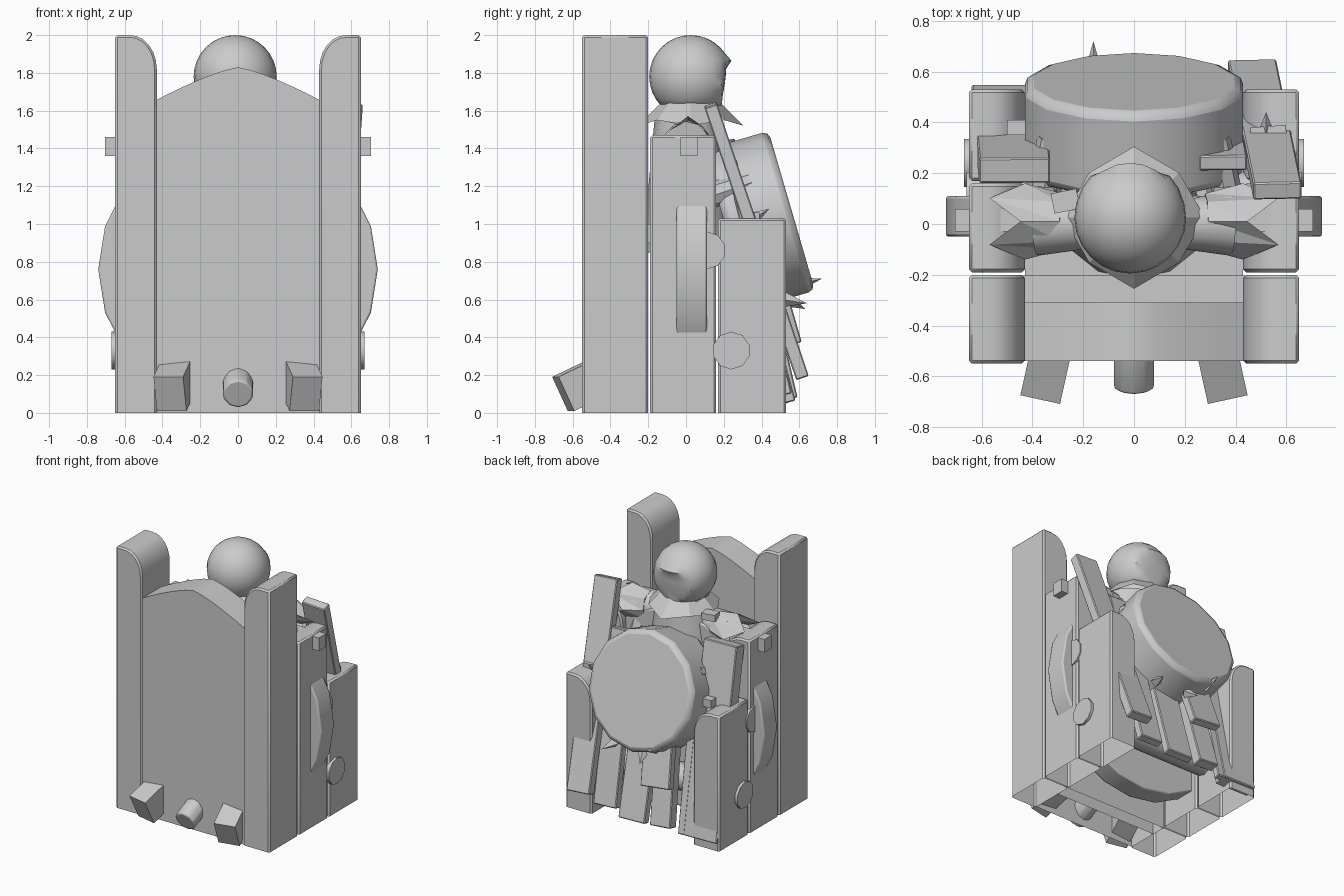
import bpy, bmesh, math
from mathutils import Vector, Matrix

if "Cube" in bpy.data.objects:
    bpy.data.objects.remove(bpy.data.objects["Cube"], do_unlink=True)

grey = bpy.data.materials.new("plain grey")
grey.use_nodes = True
grey.diffuse_color = (0.6, 0.6, 0.6, 1)
grey.node_tree.nodes["Principled BSDF"].inputs["Base Color"].default_value = (0.6, 0.6, 0.6, 1)


def finish(bm, name, bevel=0, smooth=0, segments=1):
    bmesh.ops.recalc_face_normals(bm, faces=bm.faces[:])
    mesh = bpy.data.meshes.new(name)
    bm.to_mesh(mesh)
    bm.free()
    mesh.materials.append(grey)
    if smooth:
        mesh.shade_smooth()
        mesh.set_sharp_from_angle(angle=math.radians(smooth))
    obj = bpy.data.objects.new(name, mesh)
    bpy.context.collection.objects.link(obj)
    if bevel:
        mod = obj.modifiers.new("bevel", "BEVEL")
        mod.width, mod.segments = bevel, segments
    return obj


def frame(direction, origin):
    turn = Vector(direction).to_track_quat("Z", "Y").to_matrix().to_4x4()
    return Matrix.Translation(origin) @ turn


def prism(name, profile, y0, y1, bevel=0, smooth=0):
    """x-z profile extruded along y, open underneath"""
    bm = bmesh.new()
    rings = [[bm.verts.new((x, y, z)) for x, z in profile] for y in (y0, y1)]
    bm.faces.new(rings[0])
    bm.faces.new(rings[1])
    n = len(profile)
    for i in range(n):
        j = (i + 1) % n
        if profile[i][1] or profile[j][1]:
            bm.faces.new((rings[0][i], rings[0][j], rings[1][j], rings[1][i]))
    return finish(bm, name, bevel, smooth)


def beam(name, a, b, width, thick):
    """box from a to b"""
    a, b = Vector(a), Vector(b)
    bm = bmesh.new()
    bmesh.ops.create_cube(bm, size=1)
    bm.transform(frame(b - a, (a + b) / 2) @ Matrix.Diagonal((width, thick, (b - a).length, 1)))
    return finish(bm, name)


def plank(name, a, b, width, thick):
    """leaning board whose width stays square to the throne"""
    a, b = Vector(a), Vector(b)
    z = (b - a).normalized()
    y = z.cross(Vector((1, 0, 0))).normalized()
    turn = Matrix((y.cross(z), y, z)).transposed().to_4x4()
    bm = bmesh.new()
    bmesh.ops.create_cube(bm, size=1)
    bm.transform(Matrix.Translation((a + b) / 2) @ turn
                 @ Matrix.Diagonal((width, thick, (b - a).length, 1)))
    return finish(bm, name, 0.006)


def rod(name, a, b, r0, r1=None, sides=12, bevel=0, smooth=40, squash=1):
    a, b = Vector(a), Vector(b)
    bm = bmesh.new()
    bmesh.ops.create_cone(bm, cap_ends=True, segments=sides, radius1=r0,
                          radius2=r0 if r1 is None else r1, depth=(b - a).length)
    bm.transform(frame(b - a, (a + b) / 2) @ Matrix.Diagonal((1, squash, 1, 1)))
    return finish(bm, name, bevel, smooth, 2)


def jagged(name, origin, direction, base, even, odd, points):
    """flared skirt with a zigzag rim of alternating (radius, distance) tips"""
    bm = bmesh.new()
    n = points * 2
    inner, outer = [], []
    for i in range(n):
        a = math.tau * i / n
        r, d = odd if i % 2 else even
        inner.append(bm.verts.new((base * math.cos(a), base * math.sin(a), 0)))
        outer.append(bm.verts.new((r * math.cos(a), r * math.sin(a), d)))
    for i in range(n):
        j = (i + 1) % n
        bm.faces.new((inner[i], inner[j], outer[j]))
        bm.faces.new((inner[i], outer[j], outer[i]))
    bm.faces.new(inner)
    bm.transform(frame(direction, origin))
    return finish(bm, name)


# Stepped side posts with rounded inner shoulders
for side, s in (("left", 1), ("right", -1)):
    for part, y0, y1, top in (("front", -0.55, -0.2, 2.0), ("middle", -0.19, 0.16, 1.47),
                              ("rear", 0.17, 0.53, 1.03)):
        arc = [(0.57 - 0.14 * math.sin(t), top - 0.18 + 0.18 * math.cos(t))
               for t in [math.pi / 2 * k / 6 for k in range(7)]]
        outline = [(0.65, 0), (0.65, top)] + arc + [(0.43, 0)]
        prism(f"{side}_{part}_post", [(s * x, z) for x, z in outline], y0, y1, 0.012, 35)

# Arched front panel, inner backrest and seat
arch = [(0.435 * k / 6, 1.83 - 0.175 * (abs(k) / 6) ** 1.3) for k in range(6, -7, -1)]
prism("front_panel", [(0.435, 0)] + arch + [(-0.435, 0)], -0.54, -0.31, 0, 35)
prism("backrest", [(0.435, 0), (0.435, 1.15), (-0.435, 1.15), (-0.435, 0)], -0.31, -0.2)
beam("seat", (0, -0.2, 0.95), (0, 0.16, 0.95), 0.86, 0.1)

# Great wheel and cross beams running through the sides
rod("great_wheel", (0, -0.05, 0.76), (0, 0.11, 0.76), 0.74, sides=20, bevel=0.01)
beam("upper_cross_beam", (-0.705, 0.015, 1.41), (0.705, 0.015, 1.41), 0.09, 0.1)
rod("lower_axle", (-0.67, 0.24, 0.33), (0.67, 0.24, 0.33), 0.1, sides=10)
rod("upper_axle", (-0.66, 0.11, 0.86), (0.66, 0.11, 0.86), 0.1, sides=10)

# Stubs at the front base
for side, s in (("left", 1), ("right", -1)):
    beam(f"{side}_front_stub", (s * 0.305, -0.4, 0.22), (s * 0.36, -0.65, 0.1), 0.16, 0.2)
rod("front_pipe", (0, -0.4, 0.21), (0, -0.64, 0.1), 0.083, sides=10, bevel=0.012)

# Leaning planks at the back
for name, a, b, w, t in (
        ("left_long_plank", (0.565, 0.13, 1.63), (0.465, 0.615, 0.19), 0.19, 0.07),
        ("right_long_plank", (-0.47, 0.21, 1.44), (-0.5, 0.5, 0.05), 0.28, 0.1),
        ("left_short_plank", (0.35, 0.24, 1.33), (0.3, 0.53, 0.1), 0.19, 0.06),
        ("centre_plank", (0.08, 0.34, 0.85), (0.06, 0.55, 0.06), 0.22, 0.06),
        ("upper_plank", (-0.11, 0.46, 0.8), (-0.16, 0.58, 0.38), 0.24, 0.06),
        ("right_short_plank", (-0.12, 0.36, 0.9), (-0.19, 0.55, 0.08), 0.17, 0.08),
        ("right_thin_plank", (-0.32, 0.3, 1.1), (-0.36, 0.52, 0.05), 0.1, 0.05)):
    plank(name, a, b, w, t)

# Tilted drum at the back
axis = Vector((0, 0.96, 0.28))
face = Vector((0, 0.56, 1.07))
rod("drum", face - axis * 0.36, face, 0.44, sides=14, bevel=0.035, smooth=50)

# Small thorns and brackets round the drum and planks
for a, b in (((-0.16, 0.58, 0.68), (-0.16, 0.72, 0.71)), ((0.24, 0.52, 0.6), (0.27, 0.64, 0.58)),
             ((-0.02, 0.54, 0.6), (-0.05, 0.63, 0.55)), ((0.52, 0.34, 1.02), (0.52, 0.44, 1.08))):
    rod("thorn", a, b, 0.04, 0, 4, smooth=0)
beam("left_bracket", (0.46, 0.35, 1.03), (0.6, 0.36, 1.03), 0.06, 0.06)
beam("right_bracket", (-0.5, 0.38, 1.04), (-0.42, 0.38, 1.04), 0.06, 0.06)
beam("collar_clasp", (-0.32, 0.08, 1.54), (-0.22, 0.1, 1.54), 0.08, 0.05)

# Seated figure: torso, collar and arms
rod("torso", (0, 0.01, 0.85), (0, 0.01, 1.56), 0.3, 0.22, 12, squash=0.8)
rod("neck", (-0.02, 0.02, 1.5), (-0.02, 0.02, 1.66), 0.17, 0.15, 12)
jagged("collar", (0, 0.025, 1.64), (0, 0, -1), 0.16, (0.28, 0.12), (0.25, 0.09), 4)
for side, s in (("left", 1), ("right", -1)):
    rod(f"{side}_shoulder", (s * 0.2, 0, 1.45), (s * 0.38, 0, 1.42), 0.1, 0.125, 12)
    jagged(f"{side}_shoulder_guard", (s * 0.28, 0.01, 1.44), (s, 0, -0.12),
           0.11, (0.15, 0.15), (0.13, 0.28), 4)
    rod(f"{side}_upper_arm", (s * 0.33, 0, 1.43), (s * 0.36, 0.1, 1.14), 0.09, 0.07, 8)
    rod(f"{side}_forearm", (s * 0.36, 0.1, 1.14), (s * 0.32, 0.34, 1.22), 0.07, 0.06, 8)

# Helmet tapering to the neck, with a flat face opening under the brim
bm = bmesh.new()
bmesh.ops.create_uvsphere(bm, u_segments=24, v_segments=16, radius=0.22)
for v in bm.verts:
    if v.co.z < -0.16:
        v.co.z = -0.17
    if v.co.z < 0.07 and v.co.y > 0.16:
        v.co.y = 0.17 + 0.25 * (v.co.y - 0.16) + 0.1 * v.co.z
    elif v.co.z < 0.12 and v.co.y > 0.1:
        v.co.y *= 1.06
bm.transform(Matrix.Translation((-0.015, 0.025, 1.78)))
finish(bm, "helmet", 0, 35)
